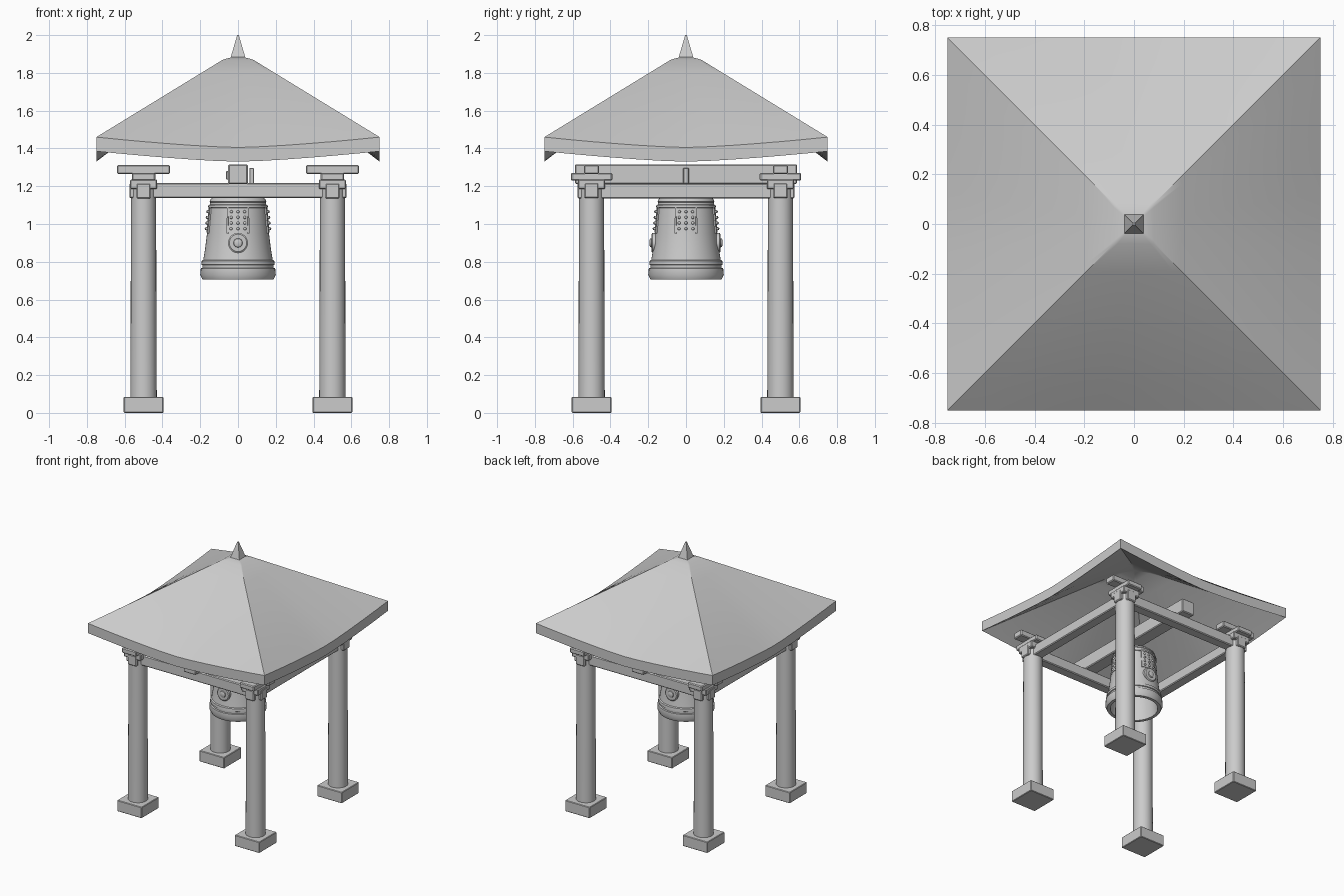
import bpy, bmesh
from math import sin, cos, pi, radians, sqrt
from mathutils import Matrix

if "Cube" in bpy.data.objects:
    bpy.data.objects.remove(bpy.data.objects["Cube"])


def finish(name, bm, smooth=False, bevel=0):
    bmesh.ops.recalc_face_normals(bm, faces=bm.faces)
    me = bpy.data.meshes.new(name)
    bm.to_mesh(me)
    bm.free()
    ob = bpy.data.objects.new(name, me)
    bpy.context.collection.objects.link(ob)
    if bevel:
        m = ob.modifiers.new("bevel", 'BEVEL')
        m.width, m.segments = bevel, 1
    if smooth:
        bpy.ops.object.select_all(action='DESELECT')
        ob.select_set(True)
        bpy.context.view_layer.objects.active = ob
        bpy.ops.object.shade_smooth_by_angle(angle=radians(35))
    return ob


def box(name, lo, hi, bevel=0.006):
    bm = bmesh.new()
    size = [b - a for a, b in zip(lo, hi)]
    mid = [(a + b) / 2 for a, b in zip(lo, hi)]
    bmesh.ops.create_cube(bm, size=1, matrix=Matrix.Translation(mid) @ Matrix.Diagonal((*size, 1)))
    return finish(name, bm, bevel=bevel)


def cone(name, r1, r2, z0, z1, n, x=0, y=0, turn=0):
    bm = bmesh.new()
    mat = Matrix.Translation((x, y, (z0 + z1) / 2)) @ Matrix.Rotation(turn, 4, 'Z')
    bmesh.ops.create_cone(bm, cap_ends=True, segments=n, radius1=r1, radius2=r2, depth=z1 - z0, matrix=mat)
    return finish(name, bm, smooth=n > 8)


def lathe(name, profile, n=48, matrix=Matrix()):
    bm = bmesh.new()
    rings = [[bm.verts.new((r * cos(2 * pi * i / n), r * sin(2 * pi * i / n), z)) for i in range(n)]
             for r, z in profile]
    for a, b in zip(rings, rings[1:]):
        for i in range(n):
            j = (i + 1) % n
            bm.faces.new((a[i], a[j], b[j], b[i]))
    bmesh.ops.remove_doubles(bm, verts=bm.verts, dist=1e-5)
    bm.transform(matrix)
    return finish(name, bm, smooth=True)


# Hipped roof shell with upturned corners
def roof():
    bm, N = bmesh.new(), 12
    sizes = [0.75, 0.66, 0.55, 0.43, 0.31, 0.19, 0.08]
    layers = []
    for drop in (0, 0.075):
        rings = []
        for h in sizes:
            s = (h - 0.08) / 0.67
            ring = []
            for side in range(4):
                for k in range(N):
                    t = 2 * k / N - 1
                    z = 1.87 - 0.41 * s - 0.055 * s * s * (1 - abs(t) ** 1.4) - drop
                    a = side * pi / 2
                    x, y = t * h, -h
                    ring.append(bm.verts.new((x * cos(a) - y * sin(a), x * sin(a) + y * cos(a), z)))
            rings.append(ring)
        tip = bm.verts.new((0, 0, 1.892 - drop))
        M = 4 * N
        for a, b in zip(rings, rings[1:]):
            for i in range(M):
                bm.faces.new((a[i], a[(i + 1) % M], b[(i + 1) % M], b[i]))
        for i in range(M):
            bm.faces.new((rings[-1][i], rings[-1][(i + 1) % M], tip))
        layers.append(rings[0])
    a, b = layers
    for i in range(M):
        bm.faces.new((a[i], a[(i + 1) % M], b[(i + 1) % M], b[i]))
    finish("roof", bm, smooth=True)


roof()
cone("finial", 0.038 * sqrt(2), 0.006, 1.885, 2.0, 4, turn=pi / 4)

# Posts with footings and stacked brackets
for px in (-0.5, 0.5):
    for py in (-0.5, 0.5):
        def block(name, hx, hy, z0, z1, bevel=0.006):
            box(name, (px - hx, py - hy, z0), (px + hx, py + hy, z1), bevel)
        block("footing", 0.105, 0.105, 0, 0.085, 0.004)
        cone("post", 0.07, 0.066, 0.08, 1.2, 24, px, py)
        block("bearing_block", 0.072, 0.072, 1.185, 1.236)
        block("lower_bracket_arm", 0.062, 0.11, 1.23, 1.27)
        block("upper_bracket_arm", 0.14, 0.04, 1.265, 1.312)

# Tie beams and the bell beam
for s in (-0.5, 0.5):
    box("tie_beam_x", (-0.575, s - 0.038, 1.137), (0.575, s + 0.038, 1.217))
    box("tie_beam_y", (s - 0.038, -0.575, 1.135), (s + 0.038, 0.575, 1.215))
box("bell_beam", (-0.052, -0.588, 1.212), (0.052, 0.588, 1.316))
box("hanger_pin", (0.06, -0.015, 1.212), (0.085, 0.015, 1.297), 0.004)
box("hanger_pin_head", (-0.063, -0.02, 1.235), (-0.045, 0.02, 1.28), 0.004)

# Hollow bell
outer = [(0.165, 0.705), (0.188, 0.705), (0.2, 0.73), (0.197, 0.765), (0.188, 0.768), (0.188, 0.782),
         (0.194, 0.785), (0.192, 0.805), (0.184, 0.81), (0.174, 0.87), (0.164, 0.95), (0.156, 1.04),
         (0.152, 1.085), (0.158, 1.088), (0.157, 1.1), (0.149, 1.103), (0.147, 1.115),
         (0.15, 1.118), (0.146, 1.13), (0.132, 1.142), (0.08, 1.162), (0, 1.168)]
inner = [(0, 1.14), (0.1, 1.125), (0.13, 1.08), (0.14, 0.95), (0.155, 0.82), (0.165, 0.705)]
lathe("bell", outer + inner)
ring = [(0.034 + 0.011 * cos(2 * pi * k / 10), 0.011 * sin(2 * pi * k / 10)) for k in range(11)]
lathe("bell_loop", ring, 24, Matrix.Translation((0, 0, 1.19)) @ Matrix.Rotation(pi / 2, 4, 'X'))


# Curved nub panels on four sides of the bell
def wall(z):
    return 0.164 - 0.012 * (z - 0.95) / 0.135


def patch(bm, a0, a1, z0, z1, lift):
    n = max(1, round((a1 - a0) / 0.1))
    grid = [[bm.verts.new(((wall(z) + d) * sin(a0 + (a1 - a0) * i / n), -(wall(z) + d) * cos(a0 + (a1 - a0) * i / n), z))
             for z, d in ((z0, -0.008), (z0, lift), (z1, lift), (z1, -0.008))] for i in range(n + 1)]
    for p, q in zip(grid, grid[1:]):
        for k in range(4):
            bm.faces.new((p[k], p[(k + 1) % 4], q[(k + 1) % 4], q[k]))
    bm.faces.new(grid[0])
    bm.faces.new(grid[-1])


for side in range(4):
    c, w = side * pi / 2, 0.37
    bm = bmesh.new()
    patch(bm, c - w, c + w, 0.955, 1.085, 0.004)
    patch(bm, c - w, c - w + 0.05, 0.95, 1.088, 0.008)
    patch(bm, c + w - 0.05, c + w, 0.95, 1.088, 0.008)
    finish("nub_panel", bm, smooth=True)
    bm = bmesh.new()
    for col in (-0.22, 0, 0.22):
        for row in range(4):
            z, a = 0.975 + row * 0.03, c + col
            r = wall(z) + 0.007
            bmesh.ops.create_uvsphere(bm, u_segments=10, v_segments=6, radius=0.008,
                                      matrix=Matrix.Translation((r * sin(a), -r * cos(a), z)))
    finish("nubs", bm, smooth=True)

# Striking discs on front and back
disc = [(0, -0.03), (0.053, -0.03), (0.053, 0.008), (0.046, 0.013), (0.024, 0.013), (0.022, 0.02), (0.012, 0.024), (0, 0.024)]
for turn in (0, pi):
    lathe("striking_disc", disc, 24, Matrix.Rotation(turn, 4, 'Z') @ Matrix.Translation((0, -0.17, 0.9))
          @ Matrix.Rotation(pi / 2, 4, 'X'))
